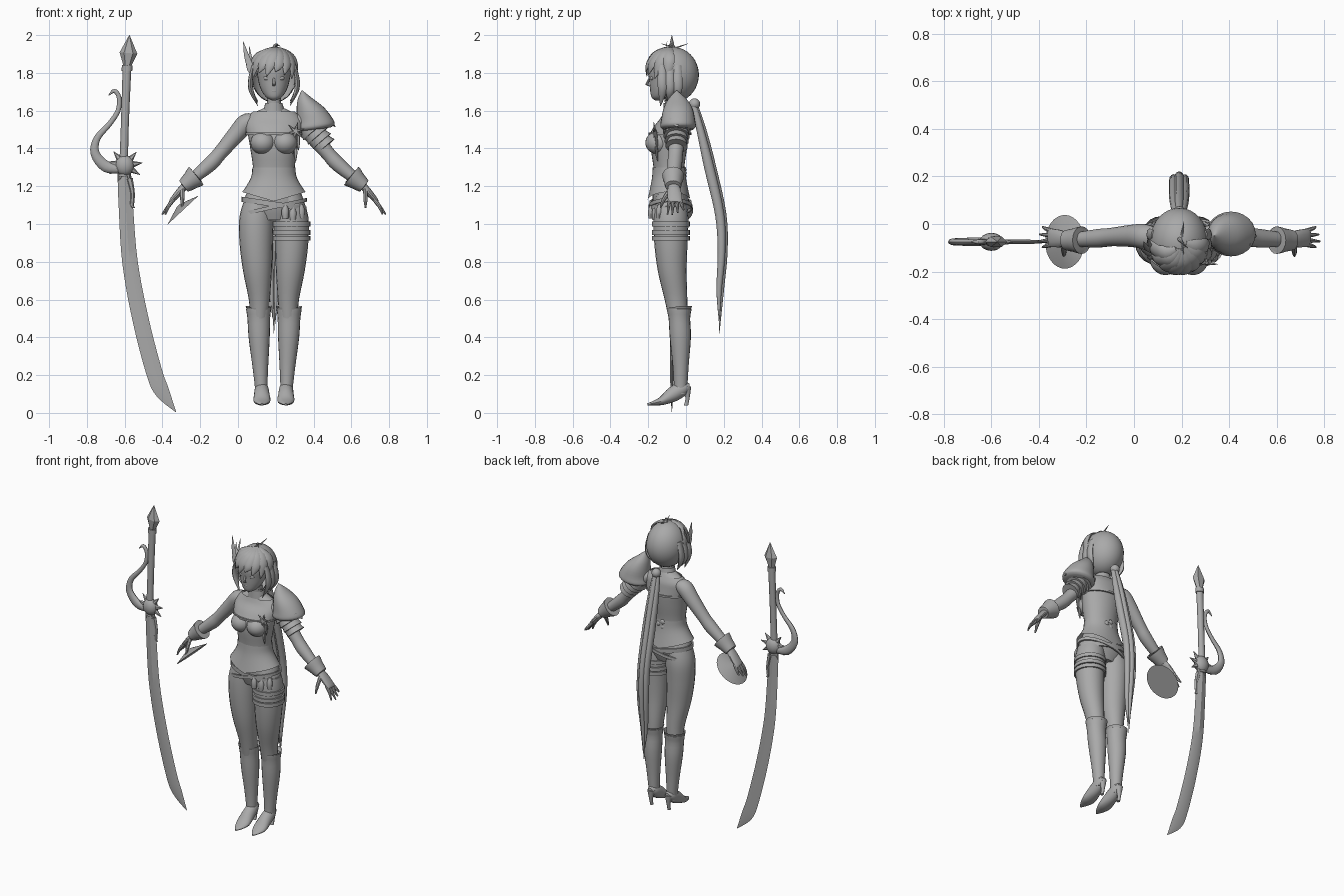
import bpy, bmesh, math
from mathutils import Vector, Matrix

CX = 0.19                      # centre line of the figure
mat = bpy.data.materials.new("plain grey")
mat.diffuse_color = (0.4, 0.4, 0.4, 1)


def finish(name, bm, smooth=40):
    bmesh.ops.recalc_face_normals(bm, faces=bm.faces)
    me = bpy.data.meshes.new(name)
    bm.to_mesh(me)
    bm.free()
    ob = bpy.data.objects.new(name, me)
    bpy.context.collection.objects.link(ob)
    me.materials.append(mat)
    if smooth:
        bpy.ops.object.select_all(action='DESELECT')
        ob.select_set(True)
        bpy.context.view_layer.objects.active = ob
        bpy.ops.object.shade_smooth_by_angle(angle=math.radians(smooth))
    return ob


def spline(rows, n):
    """Smoothly subdivide a list of rows."""
    out = []
    for i in range(len(rows) - 1):
        p = [rows[max(0, min(len(rows) - 1, i + k))] for k in (-1, 0, 1, 2)]
        for j in range(n):
            t = j / n
            out.append([0.5 * (2 * b + (c - a) * t + (2 * a - 5 * b + 4 * c - d) * t * t
                               + (3 * b - a - 3 * c + d) * t ** 3) for a, b, c, d in zip(*p)])
    return out + [list(rows[-1])]


def tube(name, rows, seg=16, sub=4, ref=(0, 1, 0), flat=False, caps=True, smooth=40, shape=None):
    """Loft ellipses along a path; row = x, y, z, radius across, radius along ref."""
    rows = spline(rows, sub) if sub > 1 else rows
    bm, rings = bmesh.new(), []
    P = [Vector(r[:3]) for r in rows]
    for i, r in enumerate(rows):
        t = Vector((0, 0, 1)) if flat else (P[min(i + 1, len(P) - 1)] - P[max(i - 1, 0)]).normalized()
        b = Vector(ref)
        b = (b - t * b.dot(t)).normalized()
        a = b.cross(t)
        ra, rb = max(r[3], 0.001), max(r[4], 0.001)
        ring = []
        for k in range(seg):
            w = 2 * math.pi * k / seg
            co = P[i] + a * ra * math.cos(w) + b * rb * math.sin(w)
            ring.append(bm.verts.new(shape(co) if shape else co))
        rings.append(ring)
    for A, B in zip(rings, rings[1:]):
        for k in range(seg):
            bm.faces.new((A[k], A[(k + 1) % seg], B[(k + 1) % seg], B[k]))
    if caps:
        bm.faces.new(rings[0])
        bm.faces.new(rings[-1])
    return finish(name, bm, smooth)


def ball(name, c, r, cut=None, seg=24):
    bm = bmesh.new()
    bmesh.ops.create_uvsphere(bm, u_segments=seg, v_segments=seg * 2 // 3, radius=1,
                              matrix=Matrix.Translation(c) @ Matrix.Diagonal((*r, 1)))
    if cut:
        bmesh.ops.delete(bm, geom=[f for f in bm.faces if cut(f.calc_center_median())], context='FACES')
    return finish(name, bm)


def band(name, x, y, z, rx, ry, h, tilt=0.0):
    """Flat strap around a limb, tilted sideways."""
    rows = [(x, y, z - h, rx - .01, ry - .01), (x, y, z - h, rx, ry),
            (x, y, z + h, rx, ry), (x, y, z + h, rx - .01, ry - .01)]
    tube(name, rows, 28, 1, flat=True, caps=False,
         shape=lambda c: Vector((c.x, c.y, c.z + tilt * (c.x - x))))


# Torso, neck and chest
tube("torso", [(CX, -.08, 1.02, .10, .07), (CX, -.08, 1.10, .16, .095), (CX, -.085, 1.2, .13, .09),
               (CX, -.09, 1.28, .11, .08), (CX, -.09, 1.40, .125, .095), (CX, -.08, 1.48, .138, .092),
               (CX, -.06, 1.55, .143, .068), (CX, -.06, 1.585, .11, .052), (CX, -.065, 1.615, .05, .043)],
     28, flat=True)
tube("neck", [(CX, -.07, 1.58, .045, .042), (CX, -.075, 1.64, .037, .037), (CX, -.08, 1.72, .04, .04)], flat=True)
tube("collar", [(CX, -.068, 1.59, .06, .052), (CX, -.072, 1.64, .045, .046)], 20, 1, flat=True, caps=False)
for s in (-1, 1):
    ball("chest_cup", (CX + s * .058, -.145, 1.43), (.066, .07, .062))
# Cropped jacket and flared hem dipping at the centre
tube("short_jacket", [(CX, -.085, 1.475, .146, .108), (CX, -.075, 1.52, .152, .092), (CX, -.062, 1.56, .147, .073),
                      (CX, -.062, 1.595, .11, .058)], 28, 3, flat=True, caps=False)
tube("jacket_hem", [(CX, -.09, 1.30, .114, .086), (CX, -.09, 1.25, .122, .092), (CX, -.09, 1.17, .168, .115)],
     32, 4, flat=True, caps=False, shape=lambda c: Vector(
         (c.x, c.y, c.z - .05 * (1 - abs(c.x - CX) / .17) * min(1, (1.30 - c.z) / .13))))
band("chest_trim", CX, -.085, 1.478, .15, .113, .006)
band("belt", CX, -.082, 1.105, .172, .112, .014, -.15)
band("low_belt", CX, -.082, 1.09, .176, .116, .01, .22)
for x, z in ((.25, 1.07), (.29, 1.06), (.335, 1.07)):
    tube("belt_pouch", [(x, -.185 + (x - .25) * .5, z - .04, .016, .014), (x, -.185 + (x - .25) * .5, z, .02, .017),
                        (x, -.18 + (x - .25) * .5, z + .035, .008, .01)], 10, 2, flat=True)
for i in range(3):             # flower on the lower back
    w = i * 2.094
    ball("back_flower", (CX + .02 * math.cos(w), -.008, 1.27 + .02 * math.sin(w)), (.017, .01, .017), seg=10)
# Brooch and hanging tassels beside the armoured shoulder
for i in range(6):
    w = i * math.pi / 3 + .3
    tube("brooch_point", [(.305, -.165, 1.49, .012, .01),
                          (.305 + .05 * math.cos(w), -.17, 1.49 + .05 * math.sin(w), .001, .001)], 6, 1)
for x, z in ((.29, 1.37), (.305, 1.33), (.32, 1.39)):
    tube("tassel", [(x, -.16, 1.49, .006, .006), (x, -.155, z + .04, .009, .007), (x, -.15, z, .001, .001)], 8, 2)

# Legs, boots, arms and hands, both sides
for s in (-1, 1):
    X = lambda d: CX + s * d
    tube("leg", [(X(.075), -.085, 1.16, .07, .075), (X(.092), -.08, 1.04, .09, .092), (X(.094), -.08, .9, .088, .088),
                 (X(.087), -.073, .75, .076, .076), (X(.077), -.053, .6, .056, .06), (X(.077), -.042, .5, .048, .05)],
         20, flat=True)
    tube("boot_shaft", [(X(.08), -.035, .545, .056, .052), (X(.081), -.035, .55, .066, .064),
                        (X(.08), -.035, .5, .06, .057), (X(.078), -.03, .4, .056, .056),
                        (X(.072), -.028, .25, .042, .042), (X(.068), -.028, .15, .034, .036),
                        (X(.066), -.03, .1, .032, .034)], 20, 3, flat=True)
    tube("boot_foot", [(X(.065), .02, .135, .018, .02), (X(.065), -.015, .13, .035, .038),
                       (X(.064), -.07, .098, .041, .04), (X(.063), -.125, .065, .045, .024),
                       (X(.063), -.17, .052, .03, .012), (X(.063), -.205, .045, .006, .005)], 16, ref=(0, 0, 1))
    tube("boot_heel", [(X(.065), .005, .14, .026, .024), (X(.065), .008, .08, .012, .012),
                       (X(.065), 0, .04, .010, .012)], 10, flat=True)
    tube("boot_cuff", [(X(.08), -.035, .54, .06, .058), (X(.08), -.035, .565, .07, .067)], 20, 1, flat=True, caps=False,
         shape=lambda c: Vector((c.x, c.y, c.z - .15 * max(0, -.035 - c.y))))
    tube("arm", [(X(.10), -.055, 1.555, .03, .04), (X(.145), -.052, 1.535, .05, .052), (X(.20), -.05, 1.475, .046, .047),
                 (X(.285), -.055, 1.375, .038, .039), (X(.34), -.06, 1.315, .039, .039),
                 (X(.46), -.068, 1.215, .026, .028)], 18)
    tube("wrist_cuff", [(X(.415), -.068, 1.25, .035, .035), (X(.41), -.068, 1.255, .062, .058),
                        (X(.44), -.068, 1.23, .05, .05), (X(.478), -.068, 1.20, .037, .042),
                        (X(.478), -.068, 1.2, .02, .03)], 20, 2)
    tube("palm", [(X(.46), -.067, 1.215, .02, .026), (X(.50), -.062, 1.17, .019, .037),
                  (X(.54), -.058, 1.125, .013, .038), (X(.55), -.058, 1.115, .006, .03)], 14, 3)
    for y0, y1, d, z in ((-.086, -.098, .575, 1.05), (-.067, -.073, .592, 1.05),
                         (-.048, -.044, .587, 1.06), (-.03, -.012, .575, 1.075)):
        tube("finger", [(X(.53), y0, 1.13, .010, .010), (X(.558), (y0 + y1) / 2, 1.095, .010, .009),
                        (X(d), y1, z, .004, .004)], 8, 3)
    tube("thumb", [(X(.485), -.085, 1.18, .013, .012), (X(.485), -.118, 1.13, .011, .011),
                   (X(.485), -.135, 1.085, .004, .004)], 8, 3, ref=(1, 0, 0))

# Thigh straps on one leg
for z in (1.0, .955, .925):
    band("thigh_strap", .284, -.08, z, .099, .1, .012)

# Armoured shoulder: domed plate, then overlapping bands down the arm
tube("shoulder_plate", [(.338, -.05, 1.715, .002, .002), (.355, -.045, 1.665, .04, .05), (.383, -.042, 1.61, .073, .078),
                        (.405, -.042, 1.55, .094, .09), (.408, -.042, 1.515, .104, .094), (.405, -.042, 1.5, .085, .08)],
     24, 3, flat=True, shape=lambda c: Vector((c.x, c.y, c.z + .12 * (c.x - .4))))
tube("shoulder_spur", [(.48, -.05, 1.55, .02, .05), (.515, -.05, 1.515, .002, .003)], 8, 1)
for i in range(4):
    x, z = .385 + .022 * i, 1.508 - .026 * i
    r = .072 - .005 * i
    tube("arm_plate", [(x - .01, -.048, z + .012, r - .012, r - .008), (x + .016, -.05, z - .018, r, r + .002),
                       (x + .016, -.05, z - .018, r - .015, r - .012)], 18, 1, caps=False)

# Head and face
tube("face", [(CX, -.15, 1.655, .012, .015), (CX, -.138, 1.672, .042, .045), (CX, -.118, 1.71, .068, .072),
              (CX, -.105, 1.76, .083, .09), (CX, -.1, 1.82, .09, .1), (CX, -.09, 1.88, .07, .08),
              (CX, -.09, 1.91, .02, .02)], 24, flat=True)
tube("nose", [(CX, -.19, 1.775, .006, .006), (CX, -.207, 1.738, .008, .008), (CX, -.185, 1.73, .006, .004)], 8, 2, flat=True)
ball("lips", (CX, -.182, 1.705), (.018, .008, .007), seg=12)
for s in (-1, 1):
    ball("eye", (CX + s * .036, -.178, 1.772), (.02, .012, .012), seg=12)

# Hair: open cap, swept fringe, side locks
H, R = Vector((CX, -.07, 1.79)), Vector((.122, .138, .147))
ball("hair_cap", H, R, lambda c: c.y < -.105 and c.z < 1.835 and abs(c.x - CX) < .108, 32)


def on_hair(az, el, k=1.03):
    a, e = math.radians(az), math.radians(el)
    return [H.x + k * R.x * math.sin(a) * math.cos(e), H.y - k * R.y * math.cos(a) * math.cos(e),
            H.z + k * R.z * math.sin(e)]


for az, low in ((-78, -22), (-52, -5), (-30, 4), (-10, -3), (12, 6), (34, 0), (56, -8), (80, -24)):
    a = math.radians(az)
    tube("fringe_lock", [on_hair(az * .6 + 20, 75, .99) + [.014, .006], on_hair(az * .85 + 8, 48) + [.03, .011],
                         on_hair(az, 22) + [.03, .012], on_hair(az - 8, low, 1.05) + [.002, .002]],
         8, 4, ref=(math.sin(a), -math.cos(a), .3))
for s in (-1, 1):
    for y, z in ((-.125, 1.625), (-.085, 1.65), (-.045, 1.64)):
        tube("side_lock", [(CX + s * .108, y, 1.84, .01, .02), (CX + s * .124, y, 1.76, .013, .026),
                           (CX + s * .118, y, 1.70, .012, .022), (CX + s * .085, y - .01, z, .001, .002)], 8, 4)
tube("crown_tuft", [(.19, -.06, 1.925, .012, .01), (.2, -.075, 1.95, .007, .006), (.225, -.1, 1.94, .001, .001)], 8, 3)
for y in (-.13, .01):
    tube("stray_tuft", [(.2, -.06, 1.93, .005, .008), (.21, y, 1.955, .001, .001)], 6, 1, ref=(1, 0, 0))
# Feathered ornament at one temple
for x, y, z, w in ((.028, -.10, 1.965, .016), (.04, -.075, 1.915, .016), (.045, -.12, 1.875, .014), (.06, -.06, 1.94, .012)):
    tube("temple_feather", [(.095, -.14, 1.785, .006, .004), (x * .5 + .04, y * .5 - .07, z * .5 + .88, w, .005),
                            (x, y, z, .001, .001)], 6, 3)

# Long tail of hair in three strands
ball("tail_knot", (CX, .045, 1.635), (.03, .03, .03), seg=12)
for dx, end, dy in ((-.022, .5, 0), (0, .42, .012), (.022, .47, 0)):
    tube("hair_tail", [(CX + dx * .4, .035 + dy * .5, 1.65, .012, .014), (CX + dx * .8, .075 + dy, 1.5, .019, .02),
                       (CX + dx, .122 + dy, 1.3, .021, .026), (CX + dx, .178 + dy, 1.05, .02, .024),
                       (CX + dx, .188 + dy, .85, .018, .02), (CX + dx * .6, .175 + dy, .65, .013, .014),
                       (CX + dx * .3, .176, end, .001, .001)], 12, 4)

# Hand disc: shallow cone with a flat underside
bm = bmesh.new()
bmesh.ops.create_cone(bm, cap_ends=True, segments=32, radius1=.113, radius2=.012, depth=.035,
                      matrix=Matrix.Translation((-.303, -.075, 1.086)) @ Matrix.Rotation(-math.radians(43), 4, 'Y'))
finish("hand_disc", bm, 20)

# Curved sword: blade, grip, pommel, knuckle guard and spiked hub
SY = -.075
tube("sword_blade", [(-.602, SY, 1.27, .036, .011), (-.594, SY, 1.1, .038, .011), (-.572, SY, .8, .041, .011),
                     (-.517, SY, .5, .043, .010), (-.445, SY, .22, .043, .009), (-.40, SY, .11, .038, .007),
                     (-.328, SY, .004, .001, .001)], 4, 5, smooth=30)
tube("sword_grip", [(-.607, SY, 1.25, .024, .02), (-.6, SY, 1.5, .021, .018), (-.588, SY, 1.82, .023, .02)], 12, 3)
tube("grip_collar", [(-.588, SY, 1.81, .028, .024), (-.587, SY, 1.84, .028, .024)], 12, 1)
tube("sword_pommel", [(-.587, SY, 1.83, .018, .016), (-.58, SY, 1.905, .047, .026), (-.575, SY, 2.0, .001, .001)],
     6, 1, smooth=0)
tube("knuckle_guard", [(-.62, SY, 1.29, .022, .02), (-.70, SY, 1.305, .03, .018), (-.757, SY, 1.375, .024, .015),
                       (-.745, SY, 1.455, .018, .013), (-.68, SY, 1.53, .014, .011), (-.635, SY, 1.60, .013, .011),
                       (-.63, SY, 1.67, .012, .01), (-.655, SY, 1.705, .011, .01), (-.685, SY, 1.68, .002, .002)], 10, 4)
ball("sword_hub", (-.6, SY, 1.31), (.05, .038, .055), seg=16)
for i in range(9):
    w = 2 * math.pi * i / 9 + .15
    c, s = math.cos(w), math.sin(w)
    tube("hub_spike", [(-.6 + .03 * c, SY, 1.31 + .03 * s, .022, .02),
                       (-.6 + .095 * c, SY, 1.31 + .095 * s, .001, .001)], 6, 1, smooth=0)
tube("blade_hook", [(-.575, SY, 1.24, .018, .014), (-.558, SY, 1.16, .012, .011), (-.562, SY, 1.1, .012, .008),
                    (-.545, SY, 1.085, .001, .001)], 6, 3)
